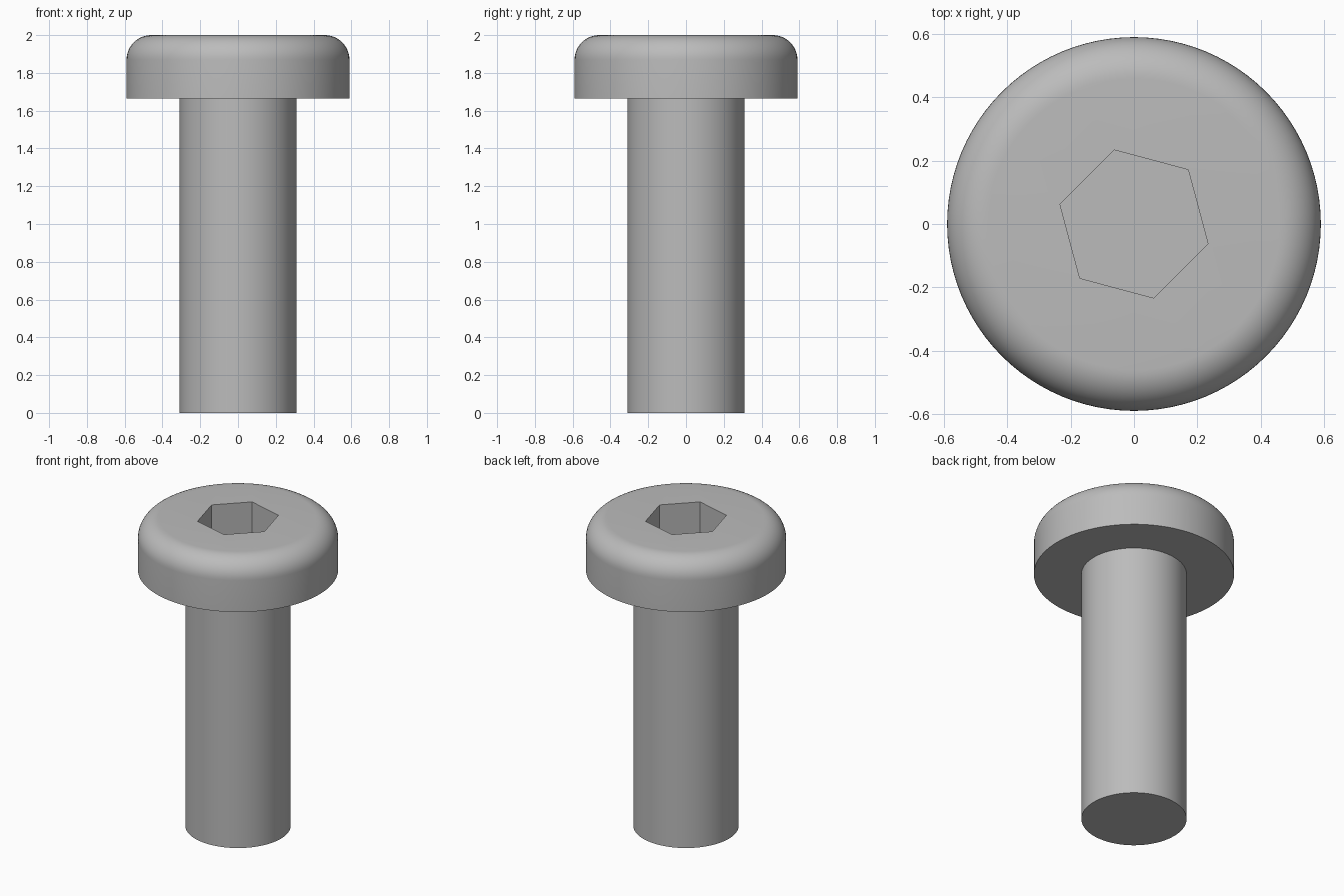
import bpy, bmesh, math
from mathutils import Vector

if "Cube" in bpy.data.objects:
    bpy.data.objects.remove(bpy.data.objects["Cube"])

HEAD_R, SHANK_R, HEAD_Z, TOP = 0.59, 0.31, 1.665, 2.0
FILLET, SOCKET_R, SOCKET_DEPTH = 0.13, 0.242, 0.22

steel = bpy.data.materials.new("grey_steel")
steel.diffuse_color = (0.5, 0.5, 0.5, 1)
steel.use_nodes = True
steel.node_tree.nodes["Principled BSDF"].inputs["Base Color"].default_value = steel.diffuse_color


def make_object(name, bm):
    bmesh.ops.recalc_face_normals(bm, faces=bm.faces)
    mesh = bpy.data.meshes.new(name)
    bm.to_mesh(mesh)
    bm.free()
    obj = bpy.data.objects.new(name, mesh)
    bpy.context.collection.objects.link(obj)
    mesh.materials.append(steel)
    return obj


def lathe(name, profile, steps=96):
    """Revolve an (r, z) profile that starts and ends off the axis; cap both ends."""
    bm = bmesh.new()
    rings = [[bm.verts.new((r * math.cos(a), r * math.sin(a), z))
              for a in (2 * math.pi * i / steps for i in range(steps))]
             for r, z in profile]
    for low, high in zip(rings, rings[1:]):
        for i in range(steps):
            j = (i + 1) % steps
            bm.faces.new((low[i], low[j], high[j], high[i]))
    bm.faces.new(rings[0])
    bm.faces.new(rings[-1])
    return make_object(name, bm)


# Bolt body: plain shank and pan head with a rounded upper rim
profile = [(SHANK_R, 0), (SHANK_R, HEAD_Z), (HEAD_R, HEAD_Z)]
for i in range(13):
    a = math.pi / 2 * i / 12
    profile.append((HEAD_R - FILLET + FILLET * math.cos(a),
                    TOP - FILLET + FILLET * math.sin(a)))
bolt = lathe("bolt_body", profile)

# Hexagonal key socket, turned 15 degrees
bm = bmesh.new()
hexagon = [bm.verts.new((SOCKET_R * math.cos(a), SOCKET_R * math.sin(a), TOP - SOCKET_DEPTH))
           for a in (math.radians(45 + 60 * i) for i in range(6))]
base = bm.faces.new(hexagon)
side = bmesh.ops.extrude_face_region(bm, geom=[base], use_keep_orig=True)
bmesh.ops.translate(bm, vec=Vector((0, 0, SOCKET_DEPTH + 0.2)),
                    verts=[v for v in side["geom"] if isinstance(v, bmesh.types.BMVert)])
cutter = make_object("socket_cutter", bm)
cutter.hide_render = True

cut = bolt.modifiers.new("socket", 'BOOLEAN')
cut.operation = 'DIFFERENCE'
cut.solver = 'EXACT'
cut.object = cutter
bpy.context.view_layer.objects.active = bolt
bolt.select_set(True)
cutter.select_set(False)
bpy.ops.object.modifier_apply(modifier=cut.name)
bpy.data.objects.remove(cutter)

# Smooth round surfaces, crisp edges elsewhere
bpy.ops.object.shade_smooth_by_angle(angle=math.radians(30))
